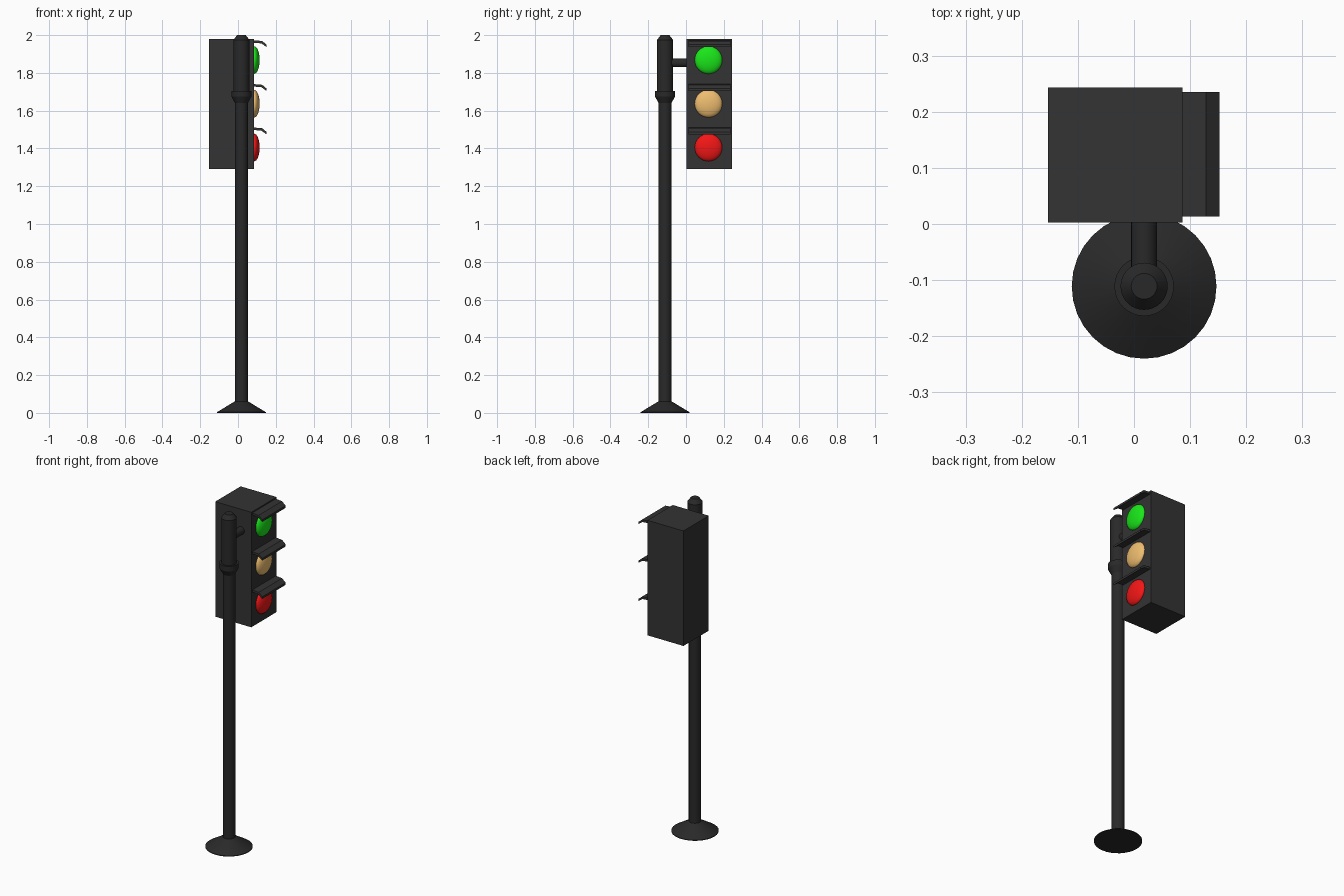
import bpy, bmesh, math

if "Cube" in bpy.data.objects:
    bpy.data.objects.remove(bpy.data.objects["Cube"])

PX, PY = 0.018, -0.111          # pole axis
LAMP_Y = 0.123                  # middle of the signal head


def material(name, rgb):
    m = bpy.data.materials.new(name)
    m.diffuse_color = (*rgb, 1)
    m.use_nodes = True
    m.node_tree.nodes["Principled BSDF"].inputs["Base Color"].default_value = m.diffuse_color
    return m


def finish(name, bm, mat, smooth=None):
    bmesh.ops.recalc_face_normals(bm, faces=bm.faces)
    me = bpy.data.meshes.new(name)
    bm.to_mesh(me)
    bm.free()
    ob = bpy.data.objects.new(name, me)
    bpy.context.collection.objects.link(ob)
    me.materials.append(mat)
    if smooth:
        bpy.ops.object.select_all(action='DESELECT')
        ob.select_set(True)
        bpy.context.view_layer.objects.active = ob
        bpy.ops.object.shade_smooth_by_angle(angle=math.radians(smooth))
    return ob


def turned(name, profile, mat, n=32):
    """Closed solid of revolution about z from (radius, height) pairs."""
    bm = bmesh.new()
    rings = [[bm.verts.new((r * math.cos(2 * math.pi * i / n),
                            r * math.sin(2 * math.pi * i / n), z))
              for i in range(n)] for r, z in profile]
    for a, b in zip(rings, rings[1:]):
        for i in range(n):
            j = (i + 1) % n
            bm.faces.new((a[i], a[j], b[j], b[i]))
    bm.faces.new(rings[0])
    bm.faces.new(rings[-1])
    return finish(name, bm, mat, 25)


def extruded(name, outline, y0, y1, mat):
    """Extrude an (x, z) outline along y."""
    bm = bmesh.new()
    f = bm.faces.new([bm.verts.new((x, y0, z)) for x, z in outline])
    g = bmesh.ops.extrude_face_region(bm, geom=[f])['geom']
    bmesh.ops.translate(bm, vec=(0, y1 - y0, 0),
                        verts=[v for v in g if isinstance(v, bmesh.types.BMVert)])
    return finish(name, bm, mat)


pole_mat = material("pole_black", (0.022, 0.022, 0.022))
head_mat = material("housing_black", (0.033, 0.033, 0.033))

# Pole with flared foot, collar and bevelled cap
pole = turned("pole", [(0.129, 0), (0.129, 0.004), (0.04, 0.058), (0.034, 0.061),
                       (0.034, 1.64), (0.053, 1.675), (0.053, 1.705),
                       (0.042, 1.705), (0.042, 1.975), (0.023, 2.0)], pole_mat)
pole.location = (PX, PY, 0)

# Arm joining the pole to the signal head
arm = turned("bracket_arm", [(0.023, 0), (0.023, 0.11)], pole_mat, 24)
arm.rotation_euler = (-math.pi / 2, 0, 0)
arm.location = (PX, PY + 0.01, 1.853)

# Signal head box
extruded("signal_housing", [(-0.153, 1.29), (0.086, 1.29), (0.086, 1.98), (-0.153, 1.98)],
         0.003, 0.243, head_mat)

# Three domed lamps, each under a bent visor
lamps = [("green", 1.868, 1.973, (0.01, 0.8, 0.01)),
         ("amber", 1.637, 1.741, (0.86, 0.51, 0.16)),
         ("red", 1.405, 1.511, (0.9, 0.008, 0.008))]
for colour, z, top, rgb in lamps:
    bm = bmesh.new()
    bmesh.ops.create_uvsphere(bm, u_segments=32, v_segments=16, radius=0.073)
    bmesh.ops.scale(bm, vec=(0.39, 1, 1), verts=bm.verts)
    lamp = finish(colour + "_lamp", bm, material(colour, rgb), 40)
    lamp.location = (0.086, LAMP_Y - 0.004, z)
    extruded(colour + "_visor",
             [(0.08, top), (0.128, top - 0.004), (0.152, top - 0.024), (0.152, top - 0.037),
              (0.124, top - 0.017), (0.08, top - 0.013)],
             0.013, 0.235, head_mat)
